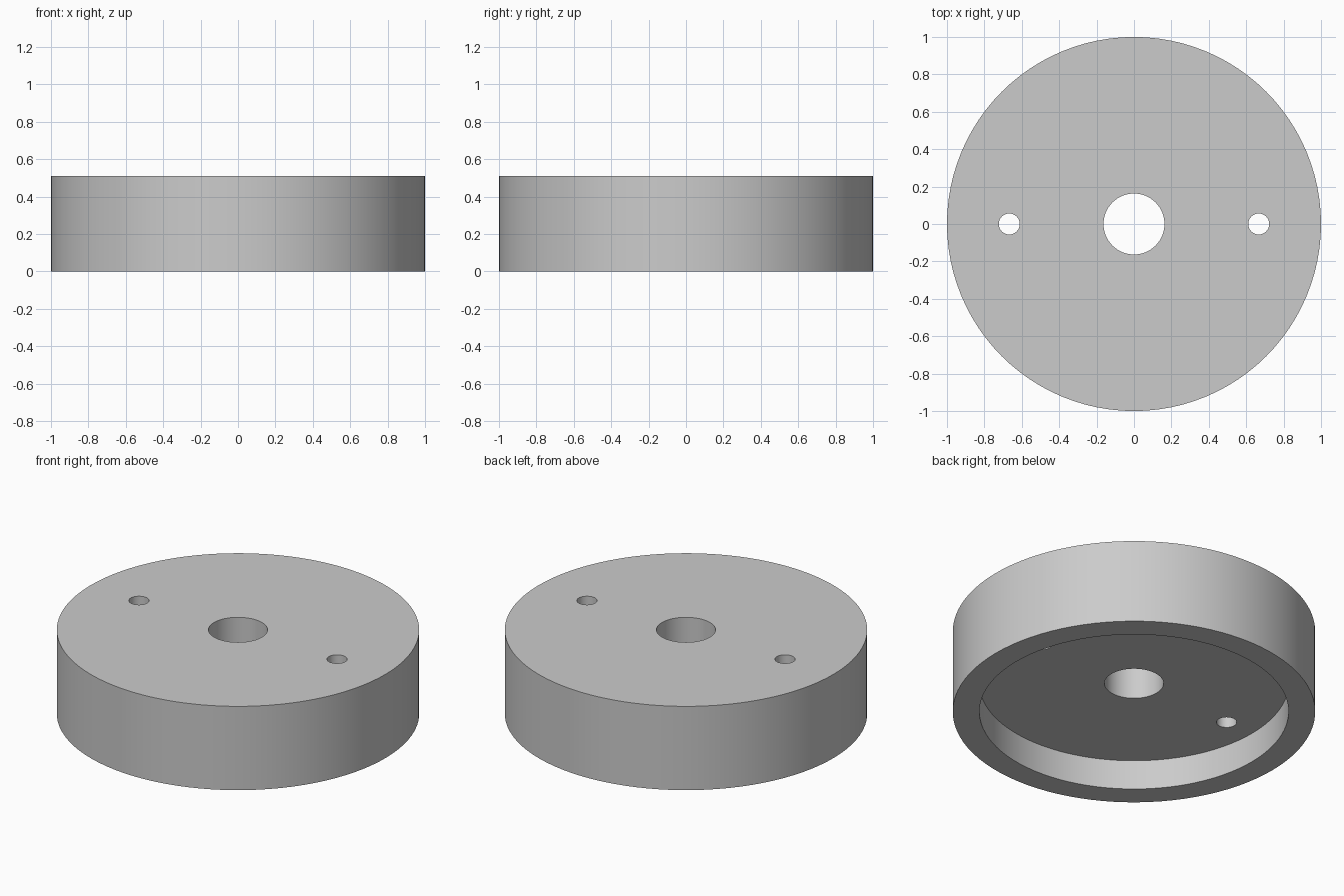
import bpy

HEIGHT = 0.51
RECESS_DEPTH = 0.18

cube = bpy.data.objects.get("Cube")
if cube:
    bpy.data.objects.remove(cube, do_unlink=True)

# Single grey material
grey = bpy.data.materials.new("light_grey")
grey.use_nodes = True
colour = (0.6, 0.6, 0.6, 1)
grey.diffuse_color = colour
grey.node_tree.nodes["Principled BSDF"].inputs["Base Color"].default_value = colour


def cylinder(name, radius, bottom, top, x=0, sides=96):
    bpy.ops.mesh.primitive_cylinder_add(
        vertices=sides, radius=radius, depth=top - bottom,
        location=(x, 0, (bottom + top) / 2))
    obj = bpy.context.object
    obj.name = name
    obj.data.materials.append(grey)
    return obj


# Round body
body = cylinder("disc_body", 1, 0, HEIGHT)

# Underside recess, centre bore and two pin holes
cutters = [
    cylinder("recess_cutter", 0.853, -0.2, RECESS_DEPTH),
    cylinder("bore_cutter", 0.163, -0.3, HEIGHT + 0.2, sides=64),
]
for side, x in (("left", 0.667), ("right", -0.667)):
    cutters.append(cylinder(side + "_hole_cutter", 0.056, -0.3, HEIGHT + 0.2, x, 48))

# Cut the openings, then discard the cutters
bpy.ops.object.select_all(action="DESELECT")
body.select_set(True)
bpy.context.view_layer.objects.active = body
for cutter in cutters:
    cut = body.modifiers.new(cutter.name, "BOOLEAN")
    cut.operation = "DIFFERENCE"
    cut.solver = "EXACT"
    cut.object = cutter
    bpy.ops.object.modifier_apply(modifier=cut.name)
    bpy.data.objects.remove(cutter, do_unlink=True)

# Smooth walls with crisp rims
bpy.ops.object.shade_smooth_by_angle()
